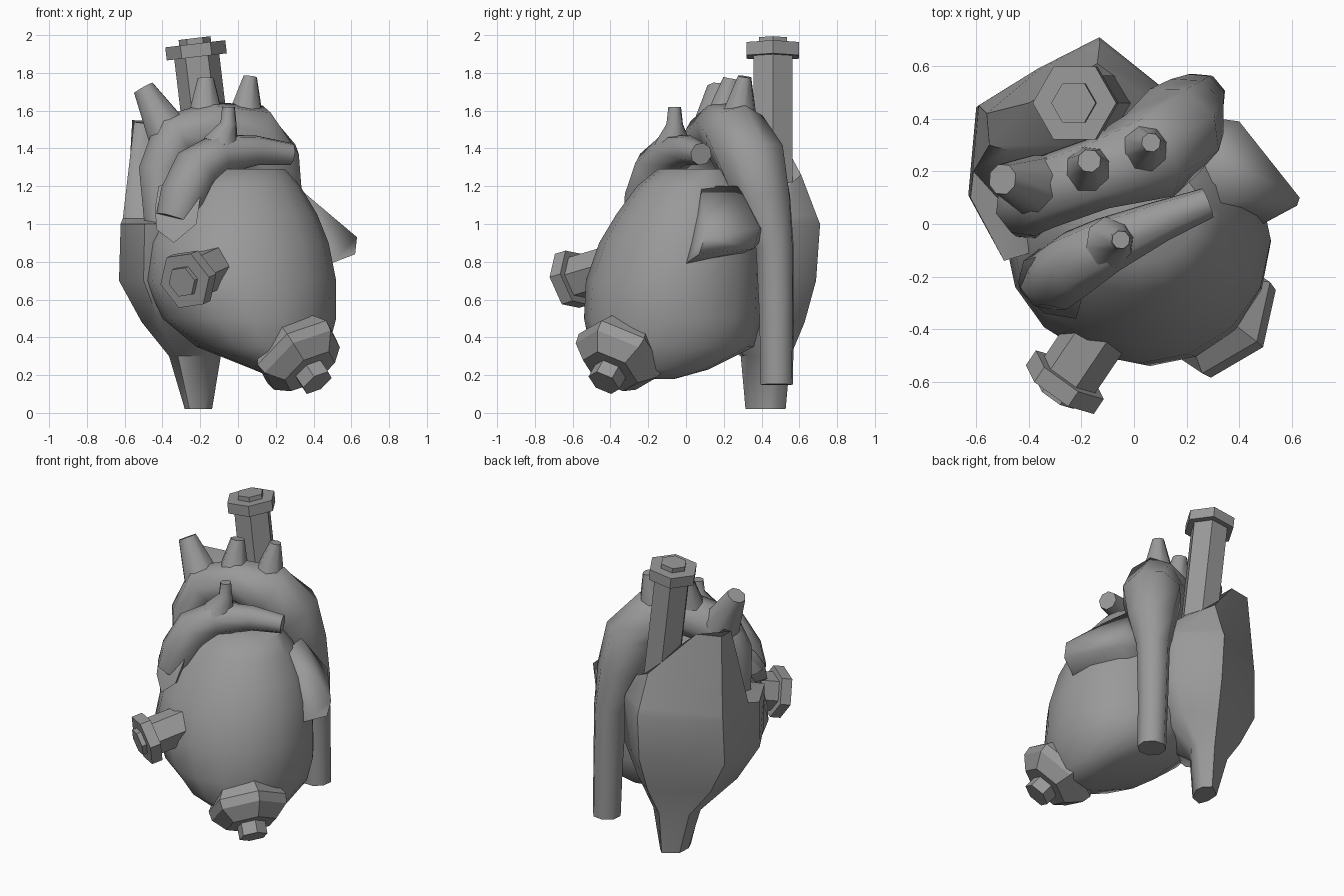
import bpy, bmesh, math
from mathutils import Vector

if "Cube" in bpy.data.objects:
    bpy.data.objects.remove(bpy.data.objects["Cube"])

grey = bpy.data.materials.new("plain grey")
grey.use_nodes = True
grey.diffuse_color = (0.32, 0.32, 0.32, 1)
grey.node_tree.nodes["Principled BSDF"].inputs["Base Color"].default_value = (0.32, 0.32, 0.32, 1)


def finish(name, bm, angle):
    """Turn a bmesh into a shaded object."""
    bmesh.ops.recalc_face_normals(bm, faces=bm.faces)
    mesh = bpy.data.meshes.new(name)
    bm.to_mesh(mesh)
    bm.free()
    mesh.materials.append(grey)
    ob = bpy.data.objects.new(name, mesh)
    bpy.context.collection.objects.link(ob)
    bpy.ops.object.select_all(action='DESELECT')
    bpy.context.view_layer.objects.active = ob
    ob.select_set(True)
    bpy.ops.object.shade_smooth_by_angle(angle=math.radians(angle))
    return ob


def loft(name, rings, angle=50):
    """Skin a list of equal rings of points and cap both ends."""
    bm = bmesh.new()
    loops = [[bm.verts.new(p) for p in ring] for ring in rings]
    n = len(loops[0])
    for a, b in zip(loops, loops[1:]):
        for i in range(n):
            j = (i + 1) % n
            bm.faces.new((a[i], a[j], b[j], b[i]))
    bm.faces.new(loops[0])
    bm.faces.new(loops[-1])
    return finish(name, bm, angle)


def circle(centre, axis, r, n, up):
    side = up.cross(axis).normalized()
    top = axis.cross(side).normalized()
    turns = [2 * math.pi * i / n for i in range(n)]
    return [centre + r * (math.cos(t) * side + math.sin(t) * top) for t in turns]


def tube(name, path, n=8, up=(0.3, -1, 0.2)):
    """Tube through (x, y, z, radius) stations."""
    pts = [Vector(p[:3]) for p in path]
    rings = []
    for i, p in enumerate(pts):
        axis = pts[min(i + 1, len(pts) - 1)] - pts[max(i - 1, 0)]
        rings.append(circle(p, axis.normalized(), path[i][3], n, Vector(up)))
    return loft(name, rings)


def hull(name, points, angle):
    bm = bmesh.new()
    for p in points:
        bm.verts.new(p)
    bmesh.ops.convex_hull(bm, input=bm.verts)
    return finish(name, bm, angle)


def hex_part(name, base, axis, steps, up):
    """Hexagonal turned part: steps are (distance, radius) along the axis."""
    axis = Vector(axis).normalized()
    rings = [circle(Vector(base) + axis * d, axis, r, 6, Vector(up)) for d, r in steps]
    return loft(name, rings, 15)


# Main ventricle body: oval sections given as x range, y range, height
sections = [
    (.2, .34, -.28, -.06, .18), (.08, .41, -.42, .12, .23), (-.22, .48, -.51, .36, .35),
    (-.4, .52, -.54, .4, .5), (-.49, .52, -.53, .41, .7), (-.47, .48, -.46, .41, .9),
    (-.4, .42, -.37, .39, 1.05), (-.32, .33, -.26, .33, 1.2), (-.2, .25, -.15, .25, 1.29)]
rings = []
for x0, x1, y0, y1, z in sections:
    rings.append([((x0 + x1) / 2 + (x1 - x0) / 2 * math.cos(t),
                   (y0 + y1) / 2 + (y1 - y0) / 2 * math.sin(t), z)
                  for t in (math.pi * k / 8 for k in range(16))])
loft("ventricles", rings)

# Rear atrium with the lower vein: one angular outline, scaled at each height
outline = [(.33, .06), (.3, .25), (.07, .43), (-.17, .31), (-.4, .17), (-.43, -.18), (-.3, -.42), (.1, -.3)]
levels = [  # centre x, centre y, height, scale x, scale y
    (-.2, .42, .02, .19, .25), (-.21, .42, .3, .36, .31), (-.2, .31, .48, .72, .74),
    (-.2, .28, .7, 1, .95), (-.2, .28, 1, .98, 1)]
rings = [[(cx + sx * x, cy + sy * y, z) for x, y in outline] for cx, cy, z, sx, sy in levels]

# Upper atrium: steps in behind a front ledge, its roof sloping down to the left
rings.append([(.12, .34, 1.03), (.09, .52, 1.03), (-.13, .69, 1.05), (-.37, .58, 1.05),
              (-.59, .45, 1.03), (-.61, .2, 1.03), (-.52, .1, 1.03), (-.1, .1, 1.03)])
rings.append([(.05, .34, 1.15), (.04, .48, 1.15), (-.14, .61, 1.26), (-.4, .46, 1.54),
              (-.56, .42, 1.55), (-.55, .3, 1.54), (-.48, .28, 1.53), (-.2, .3, 1.25)])
loft("rear_atrium", rings)

# Left ear of the atrium, an angular wedge
hull("left_auricle", [
    (.63, .1, .93), (.62, .07, .84), (.4, .39, .98), (.42, .36, .87), (.31, .08, 1.2),
    (.49, .0, .79), (.28, .28, 1.2), (.1, .43, .95), (.1, .2, .8)], 90)

# Right ear of the atrium
hull("right_auricle", [
    (-.44, -.22, 1.08), (-.42, -.14, 1.2), (-.34, -.34, .9), (-.22, -.36, 1.0), (-.2, -.29, 1.14),
    (-.43, -.26, .97), (-.3, -.1, 1.25), (-.3, -.05, .95)], 60)

# Aorta: rising, arching and running down the back
tube("aorta", [
    (-.4, .04, 1.0, .1), (-.41, .07, 1.28, .12), (-.34, .12, 1.45, .14), (-.14, .19, 1.51, .14),
    (.06, .26, 1.47, .18), (.15, .35, 1.33, .19), (.2, .41, 1.12, .155), (.24, .47, .88, .105),
    (.25, .48, .5, .095), (.26, .48, .15, .09)])

# Branches on the arch
for name, base, tip in (
        ("arch_branch_right", (-.35, .14, 1.45, .13), (-.5, .17, 1.72, .06)),
        ("arch_branch_middle", (-.17, .2, 1.56, .1), (-.17, .24, 1.77, .045)),
        ("arch_branch_left", (.04, .28, 1.56, .1), (.065, .31, 1.78, .037))):
    tube(name, [base, tip])

# Pulmonary artery across the front, with its stub
tube("pulmonary_artery", [
    (-.33, -.22, 1.02, .11), (-.29, -.2, 1.14, .13), (-.22, -.15, 1.29, .13), (-.1, -.08, 1.37, .11),
    (.1, .01, 1.39, .08), (.28, .08, 1.37, .06)])
tube("pulmonary_stub", [(-.09, -.07, 1.42, .1), (-.05, -.06, 1.53, .045), (-.05, -.06, 1.62, .035)])

# Hexagonal bolts: shaft, head and small raised tip
for name, base, axis, length, up in (
        ("rear_bolt", (-.13, .46, 1.15), (-.12, 0, 1), .74, (0, 1, 0)),
        ("front_bolt", (-.1, -.36, .78), (-.54, -.8, -.24), .265, (-.15, 0, 1))):
    hex_part(name, base, axis, [
        (0, .12), (length, .12), (length, .16), (length + .07, .16),
        (length + .07, .085), (length + .1, .085)], up)

# Nut capping the apex
hex_part("apex_nut", (.32, -.35, .31), (.5, -.42, -.75), [
    (-.13, .18), (-.02, .25), (.04, .24), (.12, .16), (.12, .09), (.2, .09)], (.06, -.19, .15))
